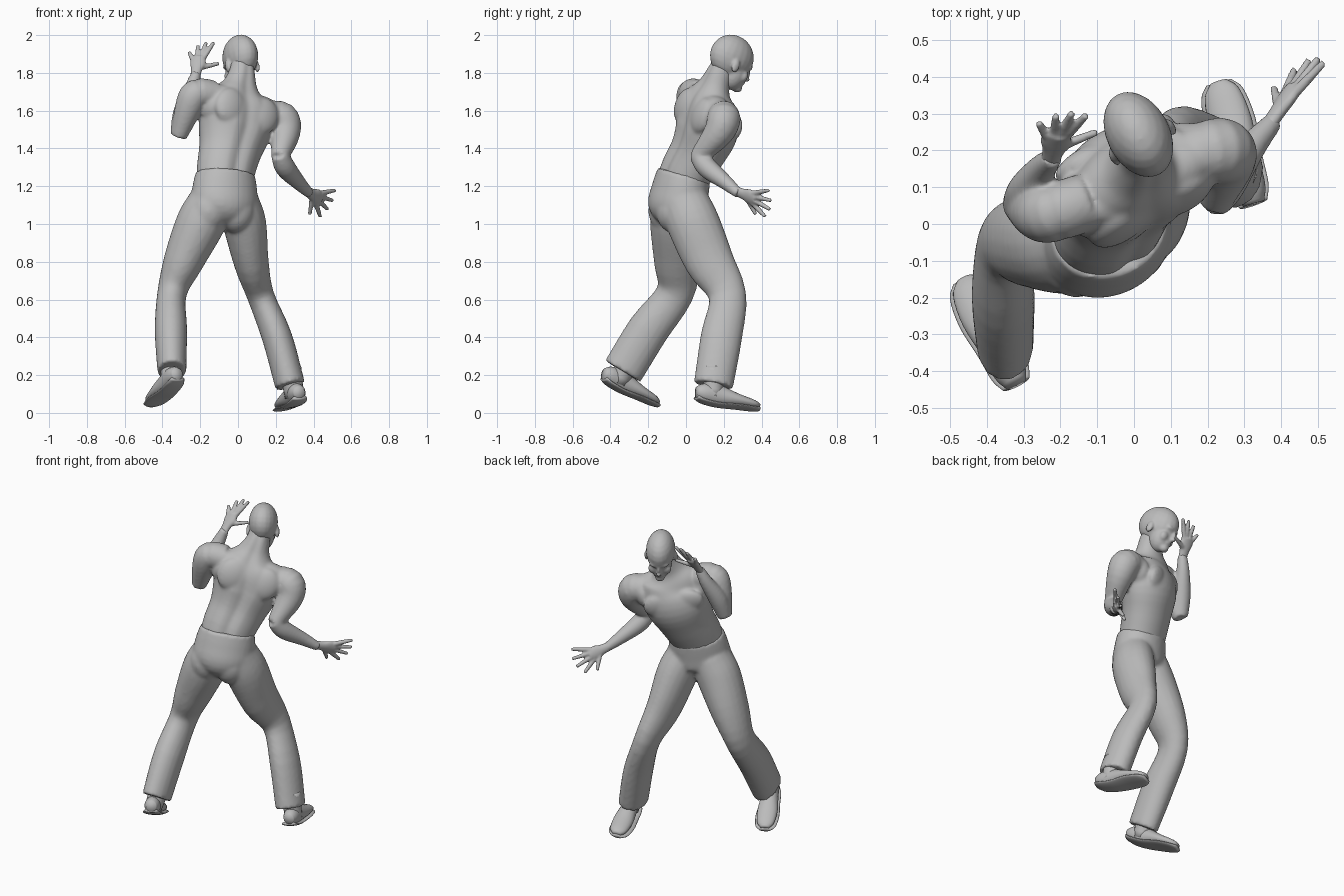
import bpy, bmesh, math
from mathutils import Vector, Matrix

cube = bpy.data.objects.get("Cube")
if cube:
    bpy.data.objects.remove(cube, do_unlink=True)

colour = (0.5, 0.5, 0.5, 1)
grey = bpy.data.materials.new("plain_grey")
grey.use_nodes = True
grey.diffuse_color = colour
grey.node_tree.nodes["Principled BSDF"].inputs["Base Color"].default_value = colour


def curve_points(keys, steps):
    """Catmull-Rom interpolation of (x, y, z, a, b) sections."""
    keys = [Vector(k if len(k) == 5 else (*k, k[3])) for k in keys]
    keys = [2 * keys[0] - keys[1]] + keys + [2 * keys[-1] - keys[-2]]
    points = []
    for before, start, end, after in zip(keys, keys[1:], keys[2:], keys[3:]):
        tangent_in, tangent_out = (end - before) / 2, (after - start) / 2
        for i in range(steps):
            t = i / steps
            blend = t * t * (3 - 2 * t)
            points.append(start.lerp(end, blend) + tangent_in * t * (1 - t) ** 2
                          - tangent_out * t * t * (1 - t))
    return points + [keys[-2]]


def loft(bm, keys, side=(1, 0, 0), sides=20, steps=4, groove=0.0):
    """Skin elliptical rings along a path; side is the direction of the first radius."""
    points = curve_points(keys, steps)
    rings = []
    for i, point in enumerate(points):
        centre = Vector(point[:3])
        following = Vector(points[min(i + 1, len(points) - 1)][:3])
        previous = Vector(points[max(i - 1, 0)][:3])
        along = (following - previous).normalized()
        u = Vector(side)
        u = (u - along * u.dot(along)).normalized()
        v = along.cross(u)
        ring = []
        for k in range(sides):
            angle = math.tau * k / sides
            depth = 1 - groove * math.exp(-((angle - 1.5 * math.pi) / 0.2) ** 2)
            offset = u * point[3] * math.cos(angle) + v * point[4] * depth * math.sin(angle)
            ring.append(bm.verts.new(centre + offset))
        rings.append(ring)
    for lower, upper in zip(rings, rings[1:]):
        for k in range(sides):
            n = (k + 1) % sides
            bm.faces.new((lower[k], lower[n], upper[n], upper[k]))
    bm.faces.new(rings[0][::-1])
    bm.faces.new(rings[-1])


def ball(bm, centre, radii, frame=Matrix()):
    """Ellipsoid placed in a local frame."""
    matrix = frame @ Matrix.Translation(centre) @ Matrix.Diagonal((*radii, 1))
    bmesh.ops.create_uvsphere(bm, u_segments=20, v_segments=12, radius=1, matrix=matrix)


def finish(bm, name, voxel=0, smooth=0):
    """Turn the parts into a smooth object, blended into one skin if a voxel size is given."""
    bmesh.ops.recalc_face_normals(bm, faces=bm.faces[:])
    mesh = bpy.data.meshes.new(name)
    bm.to_mesh(mesh)
    bm.free()
    mesh.materials.append(grey)
    mesh.polygons.foreach_set("use_smooth", [True] * len(mesh.polygons))
    ob = bpy.data.objects.new(name, mesh)
    bpy.context.collection.objects.link(ob)
    if voxel:
        blend = ob.modifiers.new("blend", "REMESH")
        blend.mode = "VOXEL"
        blend.voxel_size = voxel
        blend.use_smooth_shade = True
        soften = ob.modifiers.new("soften", "SMOOTH")
        soften.factor = 0.5
        soften.iterations = smooth


def hand(name, wrist, reach, spread, thumb_tip):
    """Palm along reach, four fingers fanned along spread, and a thumb."""
    bm = bmesh.new()
    wrist, reach, spread, thumb_tip = map(Vector, (wrist, reach, spread, thumb_tip))
    knuckles = wrist + reach * 0.5
    palm = [(*wrist.lerp(knuckles, t), width, 0.02)
            for t, width in ((-0.3, 0.026), (0.3, 0.03), (0.7, 0.042), (1.1, 0.036))]
    loft(bm, palm, spread)
    fingers = [(wrist + reach * 0.45 + spread * s * 0.35,
                wrist + reach * (1 - 0.12 * s * s) + spread * s) for s in (-1, -1 / 3, 1 / 3, 1)]
    fingers.append((wrist + reach * 0.2, thumb_tip))
    for root, tip in fingers:
        loft(bm, [(*root, 0.015), (*root.lerp(tip, 0.5), 0.013), (*tip, 0.01)], spread, sides=10)
    finish(bm, name, 0.006, 3)


# Torso and neck, with a groove along the spine
bm = bmesh.new()
across = Vector((0.43, 0.21, -0.13)).normalized()
loft(bm, [(-.07, -.03, 1.13, .14, .11), (-.07, -.01, 1.25, .156, .13), (-.045, .06, 1.38, .17, .14),
          (-.02, .11, 1.5, .2, .157), (0, .12, 1.6, .2, .14), (0, .13, 1.67, .165, .11),
          (.01, .15, 1.73, .1, .08), (.02, .18, 1.8, .07, .07), (.02, .21, 1.87, .06, .06)],
     across, sides=36, groove=0.14)

# Chest muscles, shoulder blades, neck slopes and armpits in the torso's own frame
up = Vector((.08, .17, .47)).normalized()
frame = Matrix((across, up.cross(across), up)).transposed().to_4x4()
frame.translation = (0, .11, 1.56)
for s in (-1, 1):
    ball(bm, (s * .085, .11, 0), (.1, .04, .08), frame)
    ball(bm, (s * .1, -.09, .02), (.09, .045, .1), frame)
    ball(bm, (s * .1, -.03, .1), (.11, .065, .045), frame)
    ball(bm, (s * .17, 0, .03), (.06, .09, .09), frame)

# Left arm hangs with a bent elbow
loft(bm, [(.14, .18, 1.57, .08), (.23, .2, 1.56, .09), (.25, .17, 1.48, .08), (.22, .06, 1.35, .046)])
loft(bm, [(.22, .06, 1.37, .046), (.25, .11, 1.3, .055), (.32, .21, 1.22, .04), (.38, .28, 1.16, .027)])

# Right arm is folded upward beside the face
loft(bm, [(-.13, .06, 1.68, .08), (-.22, .03, 1.69, .08), (-.26, .03, 1.62, .074), (-.315, .05, 1.46, .043)])
loft(bm, [(-.315, .05, 1.47, .045), (-.29, .09, 1.59, .054), (-.25, .15, 1.71, .04), (-.22, .18, 1.8, .027)])
finish(bm, "upper_body", 0.009, 10)

hand("left_hand", (.37, .275, 1.17), (.12, .175, -.07), (.04, .01, .07), (.38, .37, 1.05))
hand("right_hand", (-.225, .18, 1.79), (.035, .12, .165), (.065, .01, .025), (-.1, .25, 1.85))

# Head: skull, jaw, chin, brow, nose and lips, turned and bowed
bm = bmesh.new()
frame = Matrix.Rotation(math.radians(28), 4, "Z") @ Matrix.Rotation(math.radians(-25), 4, "X")
frame.translation = (.012, .243, 1.885)
for centre, radii in (((0, 0, 0), (.086, .126, .116)), ((0, .05, -.075), (.066, .07, .09)),
                      ((0, .095, -.135), (.03, .03, .026)), ((0, .1, -.015), (.06, .026, .02)),
                      ((0, .12, -.05), (.012, .02, .036)), ((0, .13, -.07), (.016, .018, .014)),
                      ((0, .11, -.1), (.028, .016, .016))):
    ball(bm, centre, radii, frame)
# Cheeks and ears
for s in (-1, 1):
    ball(bm, (s * .038, .085, -.075), (.03, .026, .034), frame)
    ball(bm, (s * .087, 0, -.055), (.012, .022, .036), frame)
finish(bm, "head", 0.007, 6)

# Trousers: hips, seat and two bent legs
bm = bmesh.new()
loft(bm, [(-.085, -.05, 1, .08, .08), (-.075, -.05, 1.08, .175, .145), (-.07, -.03, 1.18, .178, .145),
          (-.067, -.01, 1.265, .162, .138)], (.89, .45, 0), sides=32)
for x, y in ((-.155, -.1), (-.01, -.06)):
    ball(bm, (x, y, 1.07), (.1, .1, .12))
loft(bm, [(0, -.01, 1.12, .11, .13), (.035, .04, 1, .115, .14), (.07, .125, .8, .093, .13),
          (.12, .22, .62, .072, .1), (.207, .187, .4, .08, .11), (.276, .145, .145, .08, .105)])
loft(bm, [(-.14, -.05, 1.12, .12, .13), (-.2, -.055, 1, .13, .135), (-.29, -.045, .8, .106, .125),
          (-.35, -.06, .63, .078, .1), (-.355, -.2, .44, .086, .11), (-.35, -.335, .22, .077, .11)])
finish(bm, "trousers", 0.011, 6)


def shoe(name, heel, toe, side, shin):
    """Rounded upper from heel to toe, a thin flared sole, and an ankle up to the shin."""
    heel, toe = Vector(heel), Vector(toe)
    profile = ((0, .03, .03), (.12, .045, .05), (.35, .05, .055), (.65, .06, .036),
               (.9, .05, .025), (1, .025, .015))
    keys = [(*heel.lerp(toe, t), width, height) for t, width, height in profile]
    upper, sole, ankle = bmesh.new(), bmesh.new(), bmesh.new()
    loft(upper, [(x, y, z + b * 0.3, a, b) for x, y, z, a, b in keys], side)
    loft(sole, [(x, y, z - b * 0.6, a + .01, .012) for x, y, z, a, b in keys], side)
    loft(ankle, [(*heel.lerp(toe, 0.27), .05), (*shin, .06)])
    for bm, part in ((upper, "_upper"), (sole, "_sole"), (ankle, "_ankle")):
        finish(bm, name + part)


# Shoes with raised heels
shoe("left_shoe", (.325, .055, .1), (.23, .385, .03), (.96, .27, .15), (.275, .145, .24))
shoe("right_shoe", (-.32, -.435, .2), (-.46, -.15, .05), (.88, .45, 0), (-.35, -.3, .28))
